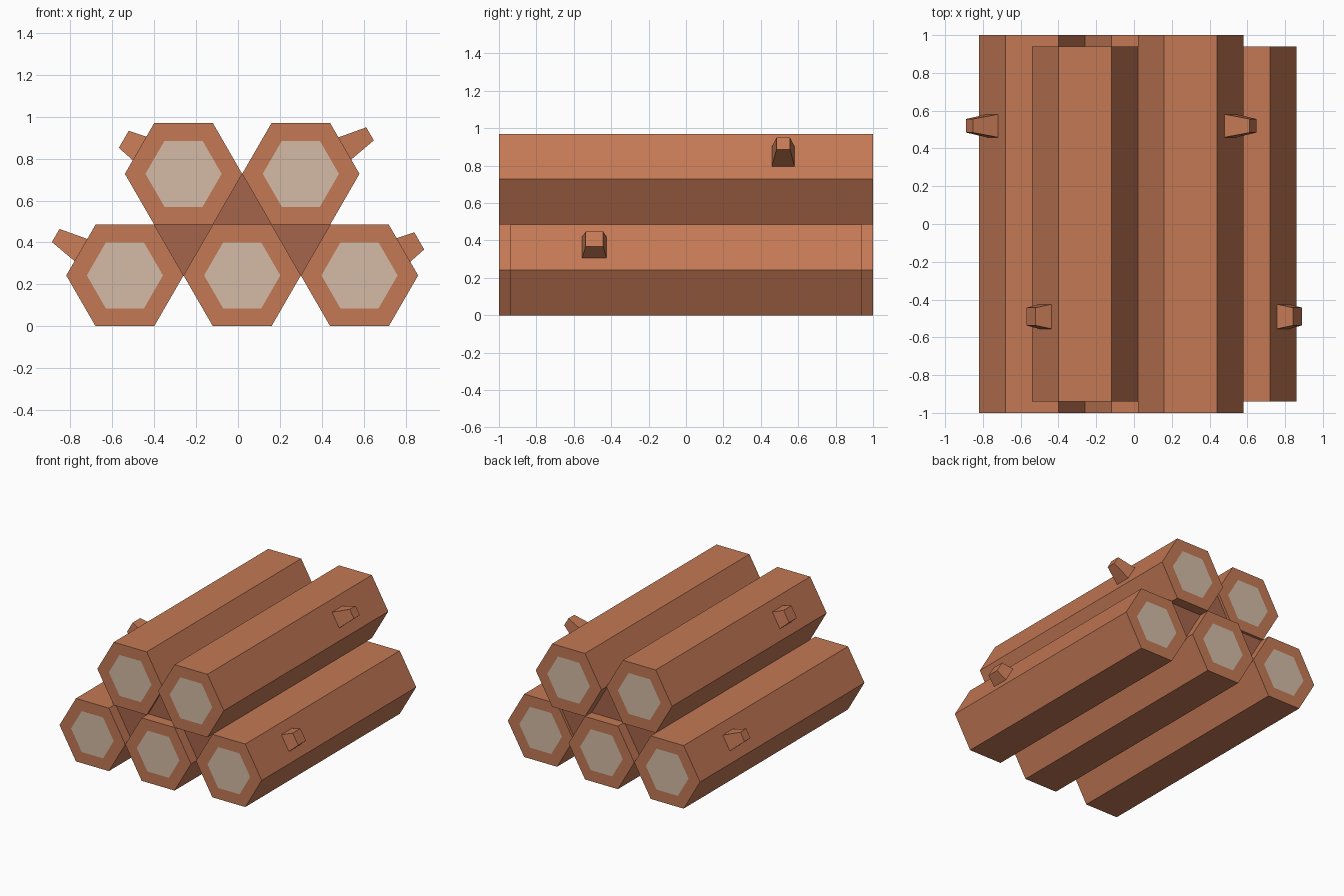
import bpy, bmesh, math
from mathutils import Matrix, Vector

if "Cube" in bpy.data.objects:
    bpy.data.objects.remove(bpy.data.objects["Cube"])

R = 0.28                        # log radius, corner to corner along x
A = R * math.cos(math.pi / 6)   # half height of a log


def material(name, rgb):
    m = bpy.data.materials.new(name)
    m.diffuse_color = (*rgb, 1)
    m.use_nodes = True
    m.node_tree.nodes["Principled BSDF"].inputs["Base Color"].default_value = m.diffuse_color
    return m


bark = material("bark", (0.55, 0.19, 0.09))
cut_wood = material("cut_wood", (0.66, 0.50, 0.38))
gap_brown = material("dark_bark", (0.38, 0.13, 0.07))


def finish(bm, name, mats):
    bmesh.ops.recalc_face_normals(bm, faces=bm.faces)
    me = bpy.data.meshes.new(name)
    bm.to_mesh(me)
    bm.free()
    for m in mats:
        me.materials.append(m)
    ob = bpy.data.objects.new(name, me)
    bpy.context.collection.objects.link(ob)
    return ob


def prism(profile, half):
    """Extrude an (x, z) outline from y = -half to y = half."""
    bm = bmesh.new()
    face = bm.faces.new([bm.verts.new((x, -half, z)) for x, z in profile])
    ext = bmesh.ops.extrude_face_region(bm, geom=[face], use_keep_orig=True)
    verts = [v for v in ext["geom"] if isinstance(v, bmesh.types.BMVert)]
    bmesh.ops.translate(bm, verts=verts, vec=(0, 2 * half, 0))
    bmesh.ops.recalc_face_normals(bm, faces=bm.faces)
    return bm


# Hexagonal log with a pale inset hexagon on each end
def log(name, x, z, half):
    bm = prism([(x + R * math.cos(i * math.pi / 3), z + R * math.sin(i * math.pi / 3))
                for i in range(6)], half)
    ends = [f for f in bm.faces if len(f.verts) == 6]
    bmesh.ops.inset_individual(bm, faces=ends, thickness=0.085, use_even_offset=True)
    for f in bm.faces:
        f.material_index = int(len(f.verts) == 6)
    finish(bm, name, [bark, cut_wood])


# Tapered branch stub standing on the upper sloping face of a log
def stub(name, x, z, y, side, height, base, tip):
    bm = bmesh.new()
    bmesh.ops.create_cone(bm, cap_ends=True, segments=4, radius1=base / math.sqrt(2),
                          radius2=tip / math.sqrt(2), depth=height)
    normal = Vector((side * math.cos(math.pi / 6), 0, 0.5))
    across = Vector((0, 1, 0))
    rot = Matrix((across.cross(normal), across, normal)).transposed().to_4x4()
    centre = Vector((x, y, z)) + normal * (A + height / 2)
    bm.transform(Matrix.Translation(centre) @ rot @ Matrix.Rotation(math.pi / 4, 4, 'Z'))
    finish(bm, name, [bark])


# Stacked logs: three below, two above
low, high = A, 3 * A
log("log_bottom_left", -0.54, low, 1.0)
log("log_bottom_middle", 0.02, low, 1.0)
log("log_bottom_right", 0.58, low, 0.94)
log("log_top_left", -0.26, high, 0.94)
log("log_top_right", 0.30, high, 1.0)

# Branch stubs
stub("stub_bottom_left", -0.54, low, 0.52, -1, 0.139, 0.122, 0.072)
stub("stub_bottom_right", 0.58, low, -0.49, 1, 0.087, 0.13, 0.094)
stub("stub_top_left", -0.26, high, -0.49, -1, 0.087, 0.13, 0.094)
stub("stub_top_right", 0.30, high, 0.52, 1, 0.139, 0.122, 0.072)

# Dark filler in the triangular gaps between the logs
for name, x, tip_z in (("gap_filler_left", -0.26, A), ("gap_filler_middle", 0.02, 3 * A),
                       ("gap_filler_right", 0.30, A)):
    finish(prism([(x - R / 2, 2 * A), (x + R / 2, 2 * A), (x, tip_z)], 0.92),
           name, [gap_brown])
